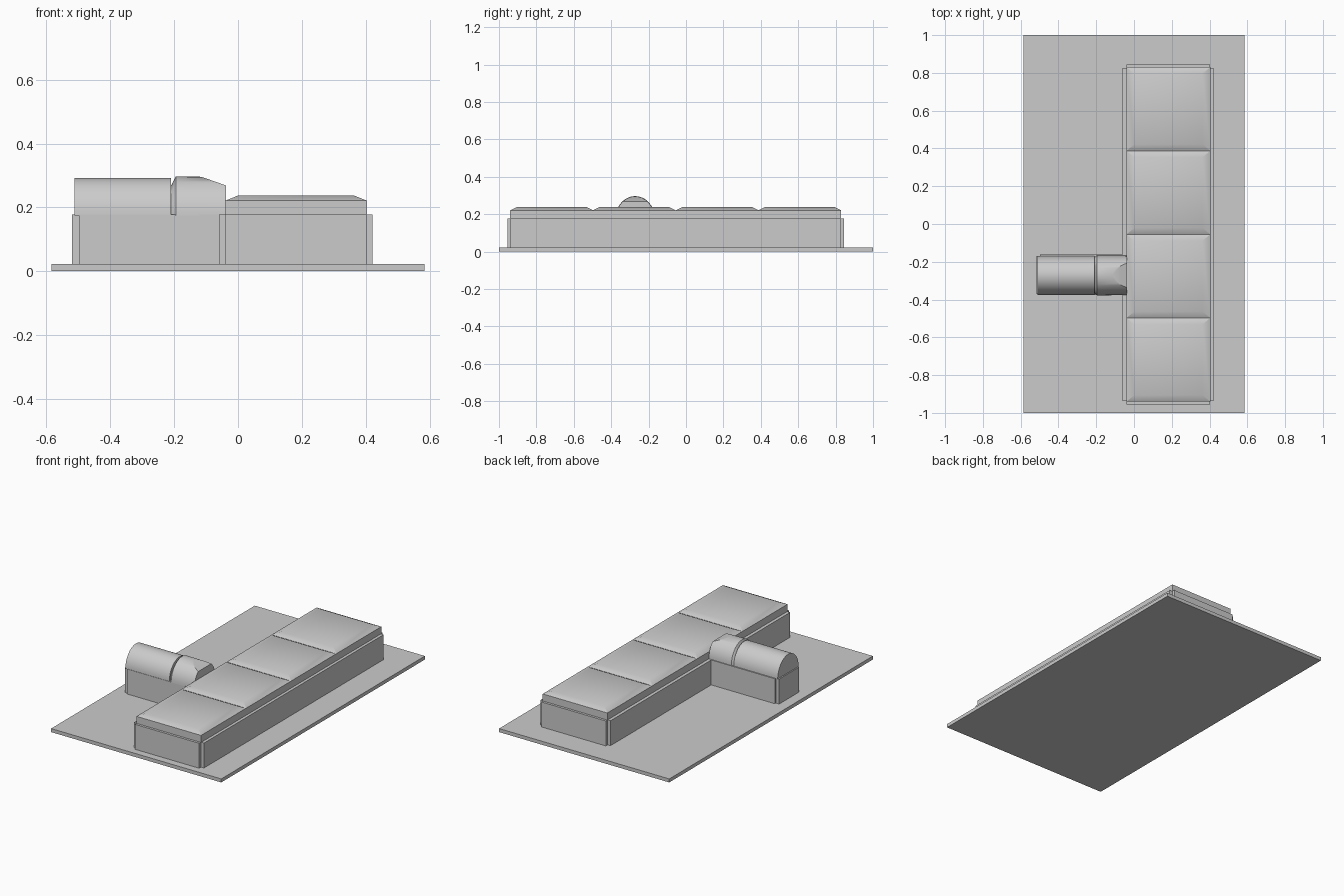
import bpy, bmesh, math
from mathutils import Vector

if "Cube" in bpy.data.objects:
    bpy.data.objects.remove(bpy.data.objects["Cube"])


def make(name, bm, smooth=False):
    bmesh.ops.recalc_face_normals(bm, faces=bm.faces)
    mesh = bpy.data.meshes.new(name)
    bm.to_mesh(mesh)
    bm.free()
    obj = bpy.data.objects.new(name, mesh)
    bpy.context.collection.objects.link(obj)
    if smooth:
        bpy.ops.object.select_all(action='DESELECT')
        obj.select_set(True)
        bpy.context.view_layer.objects.active = obj
        bpy.ops.object.shade_smooth_by_angle(angle=math.radians(30))
    return obj


def loft(rings):
    """Closed solid through matching rings of points."""
    bm = bmesh.new()
    loops = [[bm.verts.new(p) for p in ring] for ring in rings]
    for a, b in zip(loops, loops[1:]):
        for i in range(len(a)):
            j = (i + 1) % len(a)
            bm.faces.new((a[i], a[j], b[j], b[i]))
    bm.faces.new(loops[0])
    bm.faces.new(loops[-1])
    return bm


def rect(x0, x1, y0, y1, z, dx=0, dy=0):
    return [(x0 + dx, y0 + dy, z), (x1 - dx, y0 + dy, z),
            (x1 - dx, y1 - dy, z), (x0 + dx, y1 - dy, z)]


def box(name, x0, x1, y0, y1, z0, z1):
    return make(name, loft([rect(x0, x1, y0, y1, z) for z in (z0, z1)]))


def notched(name, x0, x1, y0, y1, z0, z1, nx, ny):
    """Wall block with a square notch cut from each corner."""
    outline = [(x0 + nx, y0), (x1 - nx, y0), (x1 - nx, y0 + ny), (x1, y0 + ny),
               (x1, y1 - ny), (x1 - nx, y1 - ny), (x1 - nx, y1), (x0 + nx, y1),
               (x0 + nx, y1 - ny), (x0, y1 - ny), (x0, y0 + ny), (x0 + nx, y0 + ny)]
    return make(name, loft([[(x, y, z) for x, y in outline] for z in (z0, z1)]))


def arch(x, half, height, n=24):
    return [(x, -0.272 - half * math.cos(math.pi * i / n),
             0.175 + height * math.sin(math.pi * i / n)) for i in range(n + 1)]


# Ground slab
box("base_plate", -0.585, 0.585, -1, 1, 0, 0.022)

# Long hall walls and eaves
notched("hall_walls", -0.06, 0.422, -0.955, 0.845, 0.022, 0.177, 0.02, 0.018)

# Four roof panels with sloped borders
start, pitch = -0.94, 0.4425
for k in range(4):
    y0, y1 = start + k * pitch, start + (k + 1) * pitch
    args = (-0.04, 0.404, y0, y1)
    make(f"roof_panel_{k + 1}", loft([rect(*args, 0.177), rect(*args, 0.221),
                                      rect(*args, 0.238, 0.042, 0.034)]), True)

# Entrance wing walls and door
notched("wing_walls", -0.52, -0.02, -0.377, -0.162, 0.022, 0.177, 0.022, 0.01)
box("wing_link", -0.06, -0.03, -0.377, -0.162, 0.022, 0.177)
box("door", -0.152, -0.12, -0.379, -0.37, 0.022, 0.1)

# Outer barrel vault
make("barrel_roof", loft([arch(-0.512, 0.103, 0.117),
                          arch(-0.21, 0.103, 0.117)]), True)

# Inner barrel vault with a flared outer end, cut by a sloping plane
bm = loft([arch(-0.21, 0.094, 0.092), arch(-0.195, 0.106, 0.122),
           arch(-0.038, 0.104, 0.120)])
bmesh.ops.recalc_face_normals(bm, faces=bm.faces)
cut = bmesh.ops.bisect_plane(bm, geom=bm.verts[:] + bm.edges[:] + bm.faces[:],
                             plane_co=Vector((-0.115, -0.272, 0.296)),
                             plane_no=Vector((0.027, 0, 0.077)).normalized(),
                             clear_outer=True)
rim = [e for e in cut["geom_cut"] if isinstance(e, bmesh.types.BMEdge)]
bmesh.ops.holes_fill(bm, edges=[e for e in bm.edges if e.is_boundary], sides=0)
make("link_roof", bm, True)
